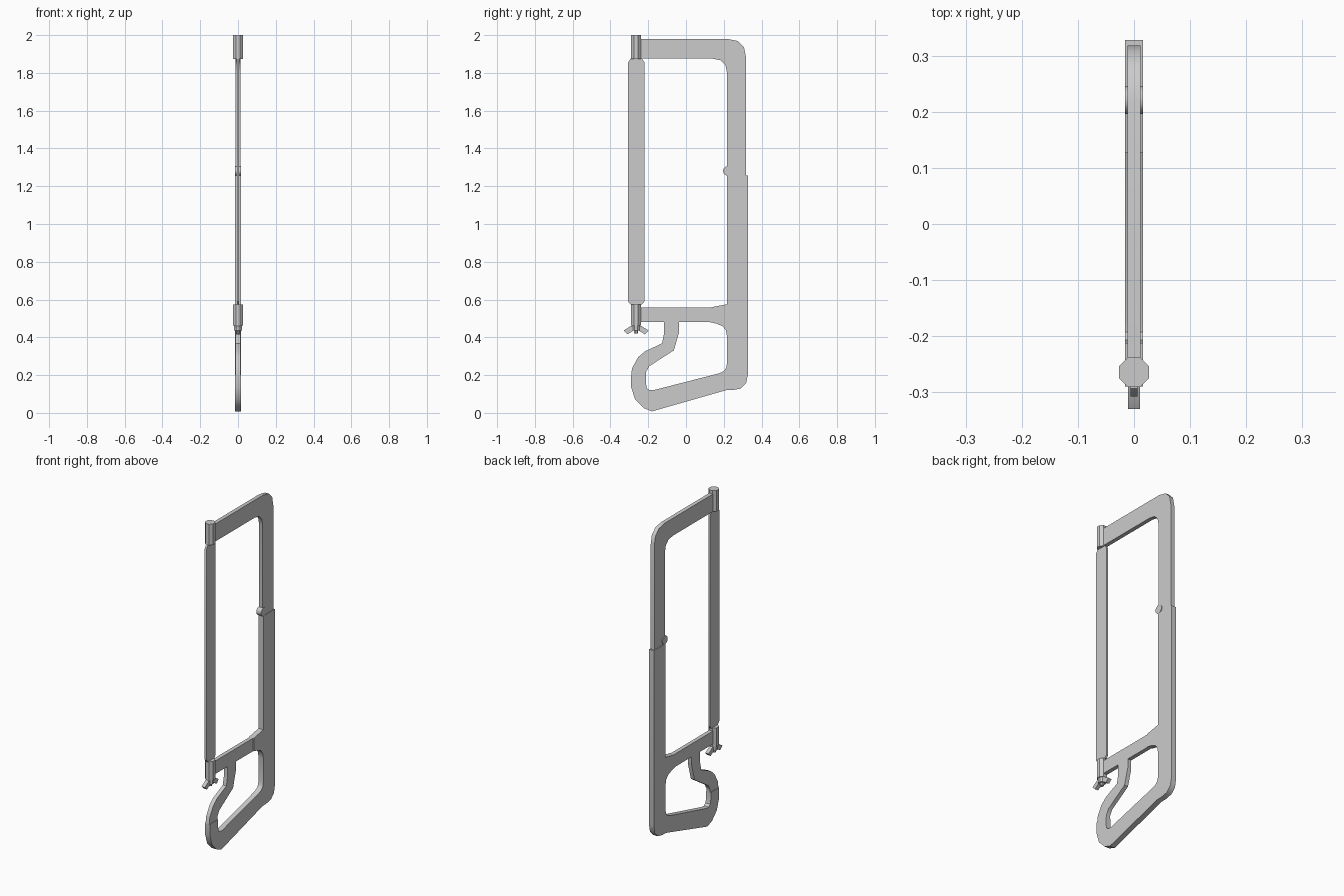
import bpy, bmesh, math
from mathutils import Vector

old = bpy.data.objects.get("Cube")
if old:
    bpy.data.objects.remove(old, do_unlink=True)

GREY = 0.6
metal = bpy.data.materials.new("grey_metal")
metal.use_nodes = True
metal.diffuse_color = (GREY, GREY, GREY, 1)
metal.node_tree.nodes["Principled BSDF"].inputs["Base Color"].default_value = (GREY, GREY, GREY, 1)


def finish(name, bm):
    """Turn a bmesh into a named object with the shared material."""
    bmesh.ops.recalc_face_normals(bm, faces=bm.faces)
    mesh = bpy.data.meshes.new(name)
    bm.to_mesh(mesh)
    bm.free()
    mesh.materials.append(metal)
    obj = bpy.data.objects.new(name, mesh)
    bpy.context.collection.objects.link(obj)
    bpy.ops.object.select_all(action="DESELECT")
    obj.select_set(True)
    bpy.context.view_layer.objects.active = obj
    bpy.ops.object.shade_smooth_by_angle(angle=math.radians(35))
    return obj


def rounded(points, steps=3):
    """Round every corner that carries a third value, its setback."""
    result = []
    for i, point in enumerate(points):
        corner = Vector(point[:2])
        if len(point) == 2:
            result.append(corner)
            continue
        before = Vector(points[i - 1][:2])
        after = Vector(points[(i + 1) % len(points)][:2])
        start = corner + (before - corner).normalized() * point[2]
        end = corner + (after - corner).normalized() * point[2]
        for k in range(steps + 1):
            t = k / steps
            result.append(start.lerp(corner, t).lerp(corner.lerp(end, t), t))
    return result


def plate(name, points, half):
    """Extrude a (y, z) outline to a plate centred on x = 0."""
    bm = bmesh.new()
    face = bm.faces.new([bm.verts.new((-half, p.x, p.y)) for p in rounded(points)])
    moved = bmesh.ops.extrude_face_region(bm, geom=[face])["geom"]
    bmesh.ops.translate(bm, vec=(2 * half, 0, 0),
                        verts=[v for v in moved if isinstance(v, bmesh.types.BMVert)])
    return finish(name, bm)


def post(name, y, bottom, top, apothem):
    """Upright octagonal post with flats facing the axes."""
    bm = bmesh.new()
    radius = apothem / math.cos(math.pi / 8)
    bmesh.ops.create_cone(bm, cap_ends=True, segments=8, radius1=radius,
                          radius2=radius, depth=top - bottom)
    if abs(max(v.co.x for v in bm.verts) - apothem) > 0.0005:
        for v in bm.verts:
            angle = math.atan2(v.co.y, v.co.x) + math.pi / 8
            v.co.x, v.co.y = radius * math.cos(angle), radius * math.sin(angle)
    bmesh.ops.translate(bm, vec=(0, y, (top + bottom) / 2), verts=bm.verts)
    return finish(name, bm)


WIDE, THIN = 0.016, 0.012
FRONT = -0.264      # line of the blade posts

# Upper frame arm that slides into the lower frame
plate("upper_frame", [
    (FRONT, 1.98), (0.318, 1.98, 0.1), (0.318, 1.25),
    (0.217, 1.25), (0.217, 1.875, 0.075), (FRONT, 1.875)], THIN)

# Lower frame with the open handle loop
plate("lower_frame", [
    (0.328, 1.257), (0.328, 0.12, 0.085), (0.212, 0.12),
    (-0.18, 0.008), (-0.225, 0.026), (-0.27, 0.072), (-0.29, 0.135), (-0.29, 0.2),
    (-0.212, 0.2), (-0.212, 0.11, 0.045), (0.217, 0.22, 0.042),
    (0.217, 0.46, 0.055), (0.127, 0.48), (0.127, 0.558),
    (0.217, 0.575), (0.217, 1.257)], WIDE)

# Crossbar and hand guard
plate("crossbar_guard", [
    (FRONT, 0.558), (0.127, 0.558), (0.127, 0.48), (-0.037, 0.48),
    (-0.037, 0.426), (-0.064, 0.331), (-0.164, 0.267), (-0.196, 0.246),
    (-0.212, 0.215), (-0.212, 0.2), (-0.29, 0.2), (-0.286, 0.236),
    (-0.254, 0.294), (-0.217, 0.326), (-0.127, 0.368), (-0.117, 0.415),
    (-0.117, 0.48), (FRONT, 0.48)], THIN)

# Round lock stud at the sliding joint
stud = [(0.221 + 0.025 * math.cos(a), 1.281 + 0.025 * math.sin(a))
        for a in (math.tau * k / 16 for k in range(16))]
plate("lock_stud", stud, WIDE)

# Blade with clipped corners
plate("blade", [
    (-0.307, 0.59), (-0.293, 0.573), (-0.234, 0.573), (-0.22, 0.59),
    (-0.22, 1.855), (-0.234, 1.876), (-0.293, 1.876), (-0.307, 1.855)], 0.006)

# Blade posts, and the wing nut below the lower one
post("upper_post", FRONT, 1.874, 2.0, 0.0265)
post("lower_post", FRONT, 0.462, 0.575, 0.0265)
post("wing_nut_hub", FRONT, 0.435, 0.464, 0.02)
post("wing_nut_bolt", FRONT, 0.42, 0.44, 0.01)
for side, name in ((-1, "front_wing"), (1, "back_wing")):
    plate(name, [(FRONT + side * y, z) for y, z in (
        (0.012, 0.462), (0.028, 0.46), (0.066, 0.436), (0.046, 0.416),
        (0.012, 0.437))], 0.011)
